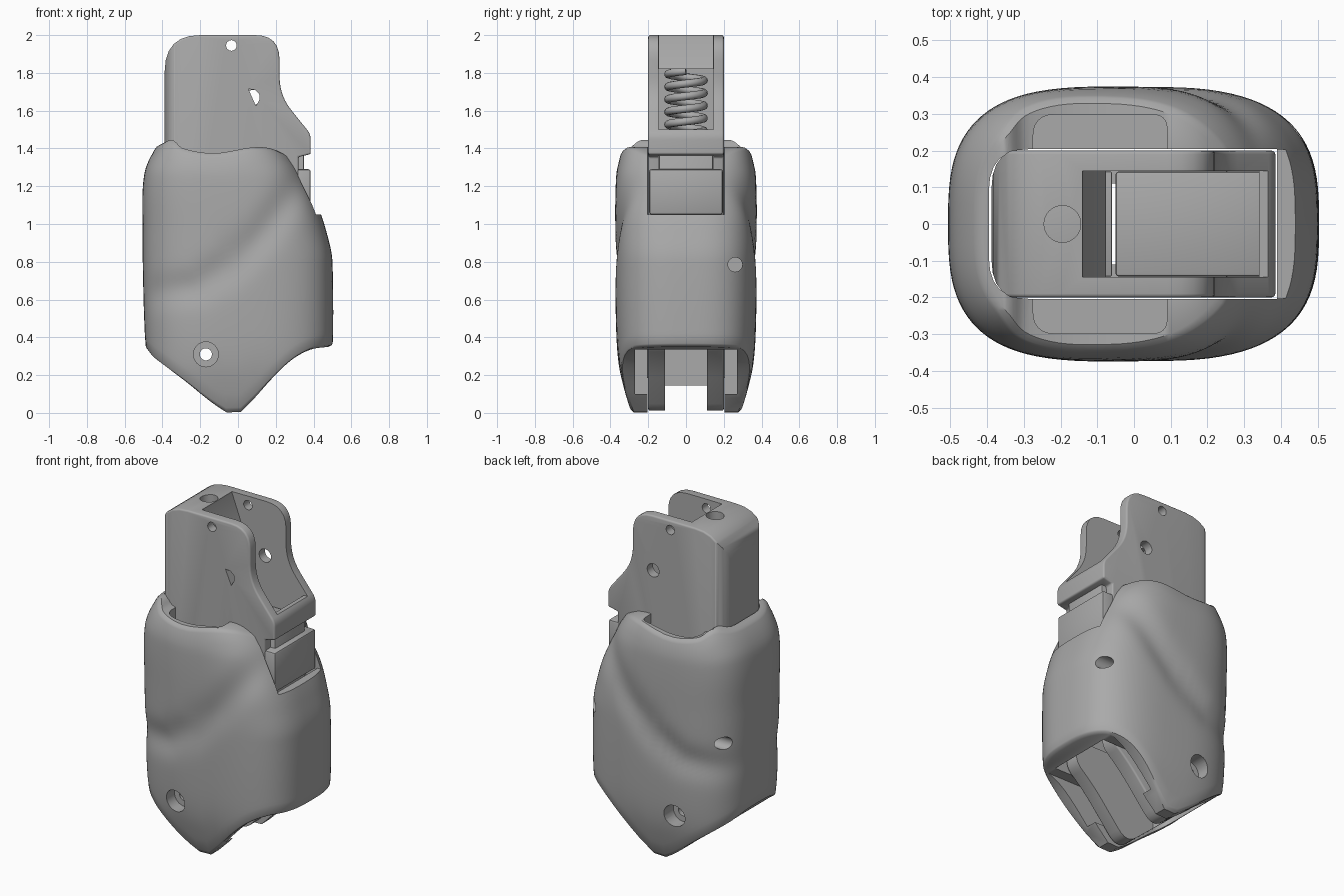
import bpy, bmesh, math
from mathutils import Vector

cube = bpy.data.objects.get("Cube")
if cube:
    bpy.data.objects.remove(cube, do_unlink=True)

grey = bpy.data.materials.new("plain grey")
grey.use_nodes = True
COLOUR = (0.4, 0.4, 0.4, 1)
grey.diffuse_color = COLOUR
grey.node_tree.nodes["Principled BSDF"].inputs["Base Color"].default_value = COLOUR


def finish(name, bm):
    bmesh.ops.recalc_face_normals(bm, faces=bm.faces)
    mesh = bpy.data.meshes.new(name)
    bm.to_mesh(mesh)
    bm.free()
    mesh.materials.append(grey)
    obj = bpy.data.objects.new(name, mesh)
    bpy.context.collection.objects.link(obj)
    return obj


def activate(obj):
    bpy.ops.object.select_all(action='DESELECT')
    obj.select_set(True)
    bpy.context.view_layer.objects.active = obj


def smooth(obj, degrees=32):
    activate(obj)
    bpy.ops.object.shade_smooth_by_angle(angle=math.radians(degrees))


def prism(name, points, lo, hi, axis="y"):
    """Extrude a flat outline along y (points are x, z) or z (points are x, y)."""
    bm = bmesh.new()
    place = (lambda p, d: (p[0], d, p[1])) if axis == "y" else (lambda p, d: (p[0], p[1], d))
    a, b = [[bm.verts.new(place(p, d)) for p in points] for d in (lo, hi)]
    bm.faces.new(a)
    bm.faces.new(b[::-1])
    for i in range(len(a)):
        j = (i + 1) % len(a)
        bm.faces.new((a[i], a[j], b[j], b[i]))
    return finish(name, bm)


def box(name, x, y, z):
    return prism(name, [(x[0], y[0]), (x[1], y[0]), (x[1], y[1]), (x[0], y[1])], *z, axis="z")


def cylinder(name, centre, radius, axis, span, sides=32):
    """Cylinder along x, y or z; centre gives the other two coordinates."""
    ring = [(centre[0] + radius * math.cos(math.tau * i / sides),
             centre[1] + radius * math.sin(math.tau * i / sides)) for i in range(sides)]
    if axis == "x":
        obj = prism(name, ring, *span, axis="z")
        for v in obj.data.vertices:
            v.co = (v.co.z, v.co.x, v.co.y)
        return obj
    return prism(name, ring, *span, axis=axis)


def rounded(corners, steps=6):
    """Round each (x, y, radius) corner of an outline."""
    out = []
    for i, (x, y, r) in enumerate(corners):
        p = Vector((x, y))
        a = (Vector(corners[i - 1][:2]) - p).normalized()
        b = (Vector(corners[(i + 1) % len(corners)][:2]) - p).normalized()
        if not r:
            out.append(p)
            continue
        for k in range(steps + 1):
            t = k / steps
            out.append((p + a * r) * (1 - t) ** 2 + p * 2 * t * (1 - t) + (p + b * r) * t * t)
    return out


def boolean(obj, cutter, operation='DIFFERENCE'):
    """Apply a cut, but never one that would swallow the whole part."""
    mod = obj.modifiers.new("cut", 'BOOLEAN')
    mod.object, mod.operation, mod.solver = cutter, operation, 'EXACT'
    activate(obj)
    result = obj.evaluated_get(bpy.context.evaluated_depsgraph_get())
    if len(result.data.polygons) > 5:
        bpy.ops.object.modifier_apply(modifier=mod.name)
    else:
        obj.modifiers.remove(mod)
    bpy.data.objects.remove(cutter, do_unlink=True)


def bevel(obj, width, segments=3):
    mod = obj.modifiers.new("round", 'BEVEL')
    mod.width, mod.segments, mod.limit_method = width, segments, 'ANGLE'
    mod.angle_limit = math.radians(40)
    activate(obj)
    bpy.ops.object.modifier_apply(modifier=mod.name)


def curve(points):
    """Smooth interpolation through (input, value) pairs."""
    def f(v):
        v = min(max(v, points[0][0]), points[-1][0])
        for i in range(len(points) - 1):
            (a, p), (b, q) = points[i], points[i + 1]
            if v <= b:
                before, after = points[max(i - 1, 0)], points[min(i + 2, len(points) - 1)]
                m = (q - before[1]) / (b - before[0]) * (b - a)
                n = (after[1] - p) / (after[0] - a) * (b - a)
                t = (v - a) / (b - a)
                return (p * (2*t**3 - 3*t*t + 1) + m * (t**3 - 2*t*t + t)
                        + q * (3*t*t - 2*t**3) + n * (t**3 - t*t))
    return f


# Outer shell: swept rounded rings with curved top and bottom edges
top = curve([(-1, 1.42), (-.84, 1.445), (-.6, 1.4), (-.1, 1.375), (.5, 1.405), (.8, 1.4), (1, 1.36)])
bottom = curve([(-1, .33), (-.93, .285), (-.6, .16), (-.3, .045), (-.08, -.01), (.06, .03),
                (.4, .2), (.6, .285), (.8, .335), (1, .35)])
x_min = curve([(0, -.47), (.35, -.49), (.6, -.5), (.95, -.505), (1.27, -.495), (1.44, -.42)])
x_max = curve([(0, .5), (.8, .5), (.97, .465), (1.1, .42), (1.28, .335), (1.41, .25)])
half_y = curve([(0, .29), (.08, .315), (.25, .355), (.45, .37), (.9, .375), (1.25, .37), (1.36, .35), (1.44, .33)])
groove = [Vector(p) for p in ((.4, 1.3), (.12, .94), (-.04, .78), (-.22, .67), (-.55, .62))]


def groove_depth(x, z):
    p, best = Vector((x, z)), 9
    for a, b in zip(groove, groove[1:]):
        t = min(max((p - a).dot(b - a) / (b - a).length_squared, 0), 1)
        best = min(best, (p - a.lerp(b, t)).length)
    return .026 * math.exp(-(best / .085) ** 2)


COLUMNS, ROWS = 96, 44
bm = bmesh.new()
rings = []
for r in range(ROWS + 1):
    edge = min(r, ROWS - r)
    inset = (.05, .015, .004)[edge] if edge < 3 else 0
    t = r / ROWS if 2 < r < ROWS - 2 else (edge * .009 if r < 3 else 1 - edge * .009)
    ring = []
    for c in range(COLUMNS):
        ang = math.tau * c / COLUMNS
        u = math.copysign(abs(math.cos(ang)) ** (2 / 3), math.cos(ang))
        v = math.copysign(abs(math.sin(ang)) ** (2 / 3), math.sin(ang)) if c % (COLUMNS // 2) else 0
        z = bottom(u) * (1 - t) + top(u) * t
        lo, hi = x_min(z), x_max(z)
        x = (lo + hi) / 2 + u * (1 - inset) * (hi - lo) / 2
        y = v * ((1 - inset) * half_y(z) - groove_depth(x, z))
        ring.append(bm.verts.new((x, y, z)))
    rings.append(ring)
for a, b in zip(rings, rings[1:]):
    for c in range(COLUMNS):
        d = (c + 1) % COLUMNS
        bm.faces.new((a[c], a[d], b[d], b[c]))
for ring in (rings[0], rings[-1]):
    for c in range(COLUMNS // 2):
        quad = [ring[c], ring[c + 1], ring[-c - 1], ring[-c]]
        bm.faces.new(list(dict.fromkeys(quad)))
shell = finish("outer_shell", bm)

# Shell openings: main cavity, front slot, side pockets, lower mouth and holes
cavity = rounded([(-.395, -.204, .11), (.39, -.204, 0), (.39, .204, 0), (-.395, .204, .11)])
boolean(shell, prism("cavity", cavity, -.5, 2.5, "z"))
boolean(shell, box("slot", (.2, .7), (-.203, .203), (1.05, 2)))
boolean(shell, box("mouth", (-.05, .7), (-.27, .27), (.1, .335)))
for side in (-1, 1):
    pocket = rounded([(-.275, side * .1, 0), (.09, side * .1, 0), (.09, side * .298, .04), (-.275, side * .298, .06)])
    boolean(shell, prism("pocket", pocket, 1.1, 2, "z"))
    boolean(shell, cylinder("rivet_seat", (-.17, .31), .066, "y", sorted((side * .27, side * .6))))
    boolean(shell, cylinder("cross_bore", (.26, .785), .038, "x", sorted((side * .28, side * .8))))
boolean(shell, cylinder("rivet_bore", (-.17, .31), .032, "y", (-.6, .6)))
smooth(shell)

# Inner frame: rounded side outline hollowed into a channel
outline = rounded([(-.388, 2, .19), (.22, 2, .13), (.22, 1.68, .1), (.385, 1.475, .03), (.385, 1.37, .01),
                   (.32, 1.355, 0), (.32, .36, .05), (.2, .26, .1), (-.04, -.02, .09), (-.388, .28, .1)])
frame = prism("inner_frame", outline, -.2, .2)
bevel(frame, .018)
plan = rounded([(-.388, -.21, .11), (.6, -.21, 0), (.6, .21, 0), (-.388, .21, .11)])
boolean(frame, prism("plan", plan, -1, 3, "z"), 'INTERSECT')
for x, y, z in (((-.33, .34), .145, (.5, 1.82)), ((-.23, .6), .11, (-.5, .55)),
                ((-.06, .6), .145, (1.7, 2.5)), ((.3, .6), .145, (1.5, 1.75))):
    boolean(frame, box("channel", x, (-y, y), z))
# The cap over the spring has a sloping inner face
boolean(frame, prism("cap_slope", [(-.14, 2.1), (-.14, 1.99), (-.065, 1.79), (0, 1.79), (0, 2.1)], -.144, .144))
boolean(frame, cylinder("pin_bore", (-.035, 1.945), .028, "y", (-.6, .6)))
boolean(frame, cylinder("rivet_bore", (-.17, .31), .032, "y", (-.6, .6)))
boolean(frame, cylinder("side_bore", (.08, 1.67), .04, "y", (.02, .6)))
half_hole = [(.055, 1.715), (.09, 1.71), (.112, 1.69), (.115, 1.66), (.095, 1.625)]
boolean(frame, prism("half_bore", half_hole, -.6, -.02))
boolean(frame, cylinder("screw_bore", (-.195, 0), .05, "z", (1.7, 2.5)))
smooth(frame)

# Spring seat, sliding block inside the channel and push button in the front slot
parts = [(box("spring_seat", (-.335, -.06), (-.143, .143), (.6, 1.4)), .004),
         (box("sliding_block", (-.05, .35), (-.143, .143), (.6, 1.38)), .008),
         (box("push_button", (.25, .385), (-.195, .195), (1.05, 1.29)), .012)]
for part, width in parts:
    bevel(part, width, 2)
    smooth(part)

# Coil spring below the cap
data = bpy.data.curves.new("coil_spring", 'CURVE')
data.dimensions = '3D'
data.bevel_depth, data.bevel_resolution, data.use_fill_caps = .021, 3, True
TURNS, STEPS = 6, 24
spline = data.splines.new('POLY')
spline.points.add(TURNS * STEPS)
for i, point in enumerate(spline.points):
    ang = math.tau * i / STEPS
    point.co = (-.208 + .095 * math.cos(ang), .095 * math.sin(ang), 1.41 + .4 * i / (TURNS * STEPS), 1)
data.materials.append(grey)
spring = bpy.data.objects.new("coil_spring", data)
bpy.context.collection.objects.link(spring)
activate(spring)
bpy.ops.object.convert(target='MESH')
smooth(bpy.context.object, 50)
